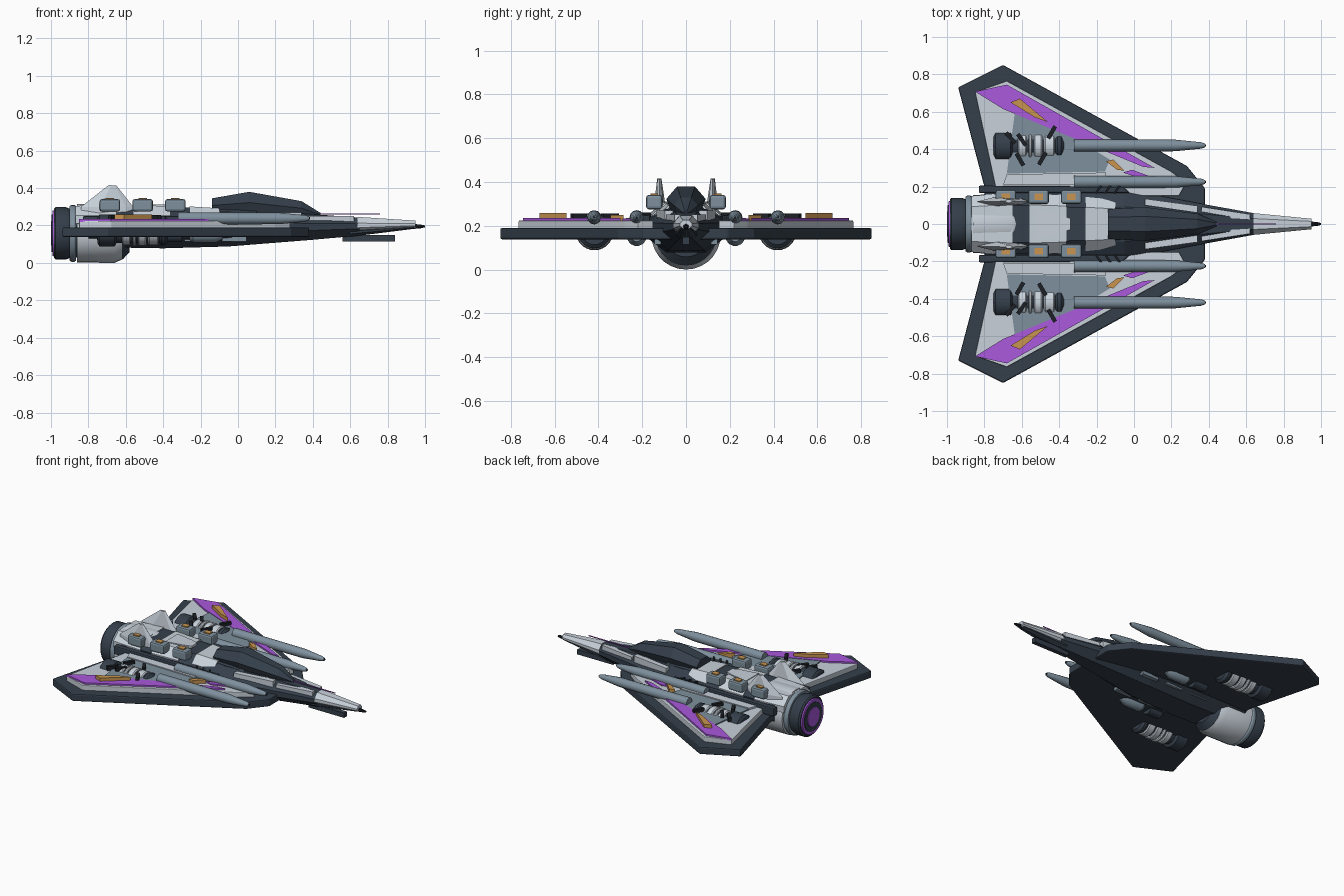
import bpy, bmesh, math
from mathutils import Vector, Matrix

if "Cube" in bpy.data.objects:
    bpy.data.objects.remove(bpy.data.objects["Cube"])

COL = {"dark": (.035, .05, .07), "white": (.58, .64, .70), "steel": (.21, .28, .34),
       "purple": (.40, .10, .72), "orange": (.58, .30, .08), "black": (.012, .015, .02)}
MATS = {}
for k, c in COL.items():
    MATS[k] = bpy.data.materials.new(k)
    MATS[k].diffuse_color = (*c, 1)


def loft(name, rings, col, mirror=False, bevel=0, smooth=False):
    """Skin a list of equal-length point rings and cap both ends."""
    bm = bmesh.new()
    vr = [[bm.verts.new(p) for p in r] for r in rings]
    n = len(vr[0])
    for a, b in zip(vr, vr[1:]):
        for i in range(n):
            bm.faces.new((a[i], a[(i + 1) % n], b[(i + 1) % n], b[i]))
    bm.faces.new(vr[0][::-1])
    bm.faces.new(vr[-1])
    bmesh.ops.recalc_face_normals(bm, faces=bm.faces)
    me = bpy.data.meshes.new(name)
    bm.to_mesh(me)
    bm.free()
    ob = bpy.data.objects.new(name, me)
    bpy.context.collection.objects.link(ob)
    me.materials.append(MATS[col])
    if bevel:
        m = ob.modifiers.new("bevel", "BEVEL")
        m.width, m.segments = bevel, 2
    if mirror:
        m = ob.modifiers.new("mirror", "MIRROR")
        m.use_axis = (False, True, False)
    if smooth:
        bpy.ops.object.select_all(action="DESELECT")
        ob.select_set(True)
        bpy.context.view_layer.objects.active = ob
        bpy.ops.object.shade_smooth_by_angle(angle=math.radians(30))
    return ob


def plate(name, pts, z0, z1, col, mirror=True, bevel=0):
    return loft(name, [[(x, y, z) for x, y in pts] for z in (z0, z1)], col, mirror, bevel)


def lathe(name, prof, y, z, col, mirror=False, n=28):
    """Round part along x from (x, radius) pairs."""
    ang = [2 * math.pi * i / n for i in range(n)]
    return loft(name, [[(x, y + r * math.cos(a), z + r * math.sin(a)) for a in ang]
                       for x, r in prof], col, mirror, smooth=True)


def box(name, c, s, col, mirror=True, bevel=0, yaw=0):
    rot = Matrix.Rotation(math.radians(yaw), 3, "Z")
    rings = [[Vector(c) + rot @ Vector((sx * s[0] / 2, sy * s[1] / 2, sz * s[2] / 2))
              for sx, sy in ((-1, -1), (1, -1), (1, 1), (-1, 1))] for sz in (-1, 1)]
    return loft(name, rings, col, mirror, bevel)


def hull(name, stations, col, top=.5, low=.45):
    """Faceted body from (x, half width, bottom, waist, top) stations."""
    rings = []
    for x, w, b, m, t in stations:
        half = [(w * top, t), (w, m + .3 * (t - m)), (w, m - .25 * (m - b)), (w * low, b)]
        rings.append([(x, y, z) for y, z in half] + [(x, -y, z) for y, z in half[::-1]])
    return loft(name, rings, col)


# Fuselage and nose
hull("fuselage", [(-.80, .20, .085, .19, .285), (-.40, .20, .078, .19, .28), (-.05, .185, .088, .19, .275),
                  (.38, .105, .122, .19, .262), (.65, .056, .146, .195, .242)], "dark")
hull("nose_cone", [(.64, .058, .16, .198, .246), (.95, .028, .186, .203, .226)], "white")
hull("nose_underside", [(.60, .05, .14, .16, .19), (.94, .02, .182, .19, .2)], "dark")
lathe("nose_tip", [(.94, .014), (.98, .010), (1, .005)], 0, .195, "black", n=10)
box("nose_sensor_line", (.53, 0, .262), (.46, .004, .006), "purple", False)
box("nose_sensor_mount", (.36, 0, .258), (.06, .02, .02), "dark", False)
box("chin_gun", (.70, 0, .131), (.28, .03, .034), "dark", False)
plate("nose_panel", [(.36, .04), (.62, .025), (.62, .052), (.36, .092)], .20, .252, "white")
plate("cheek_strip", [(.06, .10), (.34, .06), (.34, .097), (.06, .135)], .20, .269, "white")

# Upper hull armour in alternating colour bands
for i, (x0, x1, w0, w1, t0, t1, col) in enumerate([
        (-.87, -.65, .150, .168, .305, .31, "white"), (-.65, -.56, .160, .160, .303, .303, "dark"),
        (-.56, -.36, .165, .155, .308, .304, "white"), (-.36, -.26, .145, .14, .297, .295, "dark"),
        (-.26, -.10, .145, .13, .302, .292, "white"), (-.10, .10, .12, .11, .285, .28, "dark")]):
    hull(f"hull_band_{i}", [(x0, w0, .15, .23, t0), (x1, w1, .15, .23, t1)], col, top=.62)
plate("spine_panel", [(-.52, 0), (-.52, .07), (-.40, .05), (-.34, .03), (-.34, 0)], .29, .312, "white")
plate("shoulder_rail", [(-.83, .165), (-.83, .205), (-.06, .20), (-.02, .165)], .19, .25, "dark", bevel=.008)

# Canopy
rings = []
for x, w, z0, z1 in [(-.14, .08, .27, .345), (.06, .09, .265, .38), (.34, .055, .255, .33), (.44, .012, .25, .268)]:
    m = z0 + .5 * (z1 - z0)
    half = [(w * .45, z1), (w, m), (w * .75, z0)]
    rings.append([(x, y, z) for y, z in half] + [(x, -y, z) for y, z in half[::-1]])
loft("canopy", rings, "dark")

# Tail fins with a thick base and thin rim
loft("tail_fin", [[(-.84, .12, z), (-.74, .12 + t, z), (-.60, .12 + t * .6, z), (-.56, .12, z),
                   (-.60, .12 - t * .6, z), (-.74, .12 - t, z)] for z, t in ((.25, .026), (.30, .025))]
     + [[(-.69, .122, .417), (-.675, .132, .415), (-.66, .13, .415), (-.65, .122, .413),
         (-.66, .114, .415), (-.675, .112, .415)]], "white", True)

# Dorsal equipment boxes with caps
for i, x in enumerate((-.685, -.51, -.335)):
    box(f"dorsal_box_{i}", (x, .145, .308), (.11, .074, .066), "steel", bevel=.012)
    box(f"dorsal_cap_{i}", (x, .145, .342), (.045, .036, .012), "orange")

# Main engine
EZ = .158
lathe("engine_shroud", [(-.86, .156), (-.66, .158), (-.62, .14)], 0, EZ, "white")
lathe("engine_shroud_front", [(-.64, .145), (-.615, .138), (-.58, .10)], 0, EZ, "dark")
lathe("engine_collar", [(-.91, .13), (-.85, .13)], 0, EZ, "dark")
lathe("engine_ring", [(-.90, .146), (-.89, .152), (-.875, .152), (-.865, .146)], 0, EZ, "steel")
lathe("engine_nozzle", [(-.985, .13), (-.975, .14), (-.92, .14), (-.90, .132)], 0, EZ, "dark")
lathe("engine_glow_ring", [(-.993, .105), (-.993, .12), (-.98, .125)], 0, EZ, "purple")
lathe("engine_inner_ring", [(-.996, .08), (-.996, .10), (-.98, .104)], 0, EZ, "dark")
lathe("engine_glow_core", [(-1, .065), (-.98, .072)], 0, EZ, "purple")

# Wings
plate("wing_slab", [(-.78, 0), (-.80, .20), (-.94, .73), (-.70, .85), (.283, .31), (.38, .19), (.38, 0)],
      .138, .19, "dark", bevel=.008).modifiers["mirror"].use_bisect_axis = (False, False, False)
plate("wing_upper_panel", [(-.73, .15), (-.85, .705), (-.68, .765), (.20, .28), (.28, .22), (.24, .15)],
      .185, .224, "white", bevel=.004)
plate("wing_stripe", [(-.70, .615), (-.85, .708), (-.68, .745), (.11, .30), (.05, .305)], .22, .235, "purple")
plate("wing_inner_stripe", [(-.06, .275), (-.01, .29), (.22, .205), (.16, .205)], .22, .233, "purple")
plate("wing_inset_panel", [(-.68, .27), (-.63, .65), (-.13, .345), (-.155, .28)], .22, .232, "steel")
plate("wing_light_panel", [(-.70, .21), (-.68, .265), (-.15, .275), (-.15, .21)], .22, .236, "white")
plate("wing_marker", [(-.66, .65), (-.61, .67), (-.46, .545), (-.53, .57)], .23, .258, "orange")
plate("wing_small_marker", [(-.15, .335), (-.11, .345), (-.05, .285), (-.09, .29)], .22, .25, "orange")

# Wing engines, sunk through the wing
PY, PZ = .418, .174
lathe("pod_exhaust", [(-.75, .07), (-.74, .086), (-.66, .086), (-.65, .07)], PY, PZ, "dark", True)
lathe("pod_glow", [(-.755, .05), (-.74, .055)], PY, PZ, "purple", True)
lathe("pod_core", [(-.70, .068), (-.385, .068)], PY, PZ, "dark", True)
for i, (a, b, r) in enumerate([(-.62, -.575, .08), (-.565, -.545, .084), (-.535, -.49, .082), (-.48, -.425, .078)]):
    lathe(f"pod_band_{i}", [(a, r - .006), (a + .006, r), (b - .006, r), (b, r - .006)], PY, PZ, "white", True)
lathe("pod_intake", [(-.42, .07), (-.41, .077), (-.39, .077), (-.375, .06)], PY, PZ, "dark", True)
for i, (x, y, yaw) in enumerate([(-.61, .345, -60), (-.66, .46, -50), (-.60, .45, -55), (-.49, .35, 60), (-.44, .49, 60)]):
    box(f"pod_strut_{i}", (x, y, .24), (.075, .022, .03), "black", yaw=yaw)

# Long gun barrels
for nm, y in (("outer", .42), ("inner", .225)):
    lathe(f"{nm}_gun", [(-.32, .033), (.22, .031), (.36, .017), (.38, .010)], y, .238, "steel", True, 12)
    lathe(f"{nm}_gun_muzzle", [(.37, .007), (.385, .006)], y, .238, "black", True, 8)
    box(f"{nm}_gun_mount", (-.2, y, .22), (.16, .04, .03), "dark")

# Hull vents and underside fittings
for i in range(3):
    box(f"shoulder_vent_{i}", (-.19 + i * .05, .185, .25), (.055, .012, .02), "black", yaw=55)
    box(f"belly_panel_{i}", (-.42 + i * .2, .13, .13), (.13, .03, .03), "steel")
lathe("inner_under_pod", [(-.26, .03), (-.24, .045), (-.12, .045), (-.08, .025)], .225, .152, "steel", True, 14)
lathe("inner_under_pod_rear", [(-.40, .04), (-.30, .04)], .225, .15, "dark", True, 14)

for m in bpy.data.materials:
    if m.users and not m.is_grease_pencil:
        m.use_nodes = True
        m.node_tree.nodes["Principled BSDF"].inputs["Base Color"].default_value = m.diffuse_color
